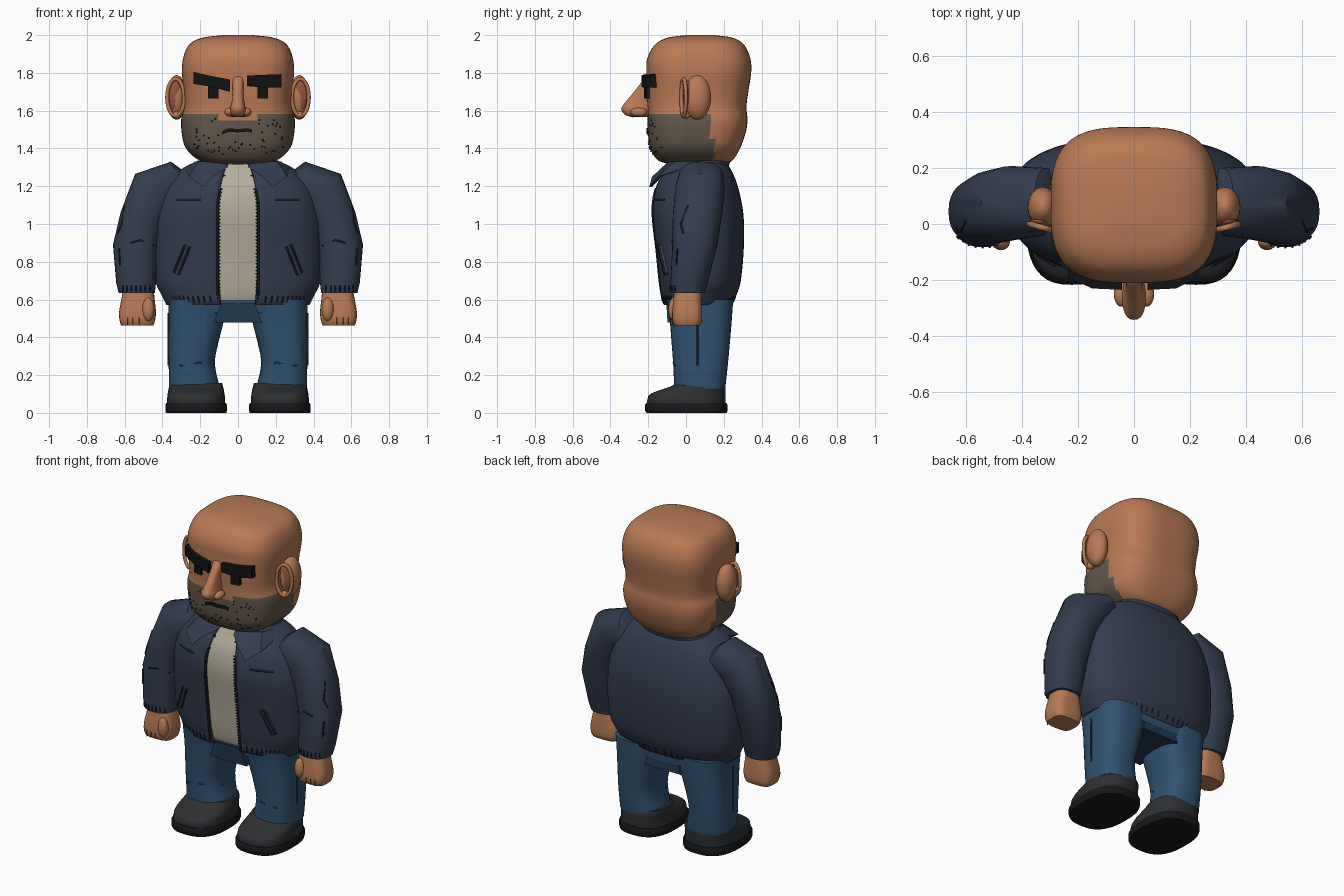
import bpy, bmesh, math, random
from mathutils import Vector
from mathutils.bvhtree import BVHTree

if "Cube" in bpy.data.objects:
    bpy.data.objects.remove(bpy.data.objects["Cube"])
random.seed(4)

def mat(name, r, g, b):
    m = bpy.data.materials.new(name)
    m.diffuse_color = (r, g, b, 1)
    m.use_nodes = True
    m.node_tree.nodes["Principled BSDF"].inputs["Base Color"].default_value = m.diffuse_color
    return m

SKIN, BEARD = mat("skin", .48, .195, .09), mat("beard", .125, .095, .07)
EAR_IN, CREASE = mat("ear_inner", .30, .09, .05), mat("skin_crease", .16, .06, .03)
NAVY, DARK = mat("navy", .034, .045, .078), mat("dark_seam", .010, .013, .022)
JEAN, JDARK = mat("denim", .03, .085, .165), mat("denim_dark", .015, .04, .08)
SHIRT, BLACK = mat("shirt", .46, .42, .33), mat("black", .006, .006, .006)
SHOE, SOLE = mat("shoe", .026, .028, .031), mat("sole", .008, .009, .01)

def mesh(name, verts, faces, m, angle=45):
    bm = bmesh.new()
    vs = [bm.verts.new(v) for v in verts]
    for f in faces:
        bm.faces.new([vs[i] for i in f])
    bmesh.ops.recalc_face_normals(bm, faces=bm.faces)
    me = bpy.data.meshes.new(name)
    bm.to_mesh(me)
    bm.free()
    me.materials.append(m)
    me.shade_smooth()
    me.set_sharp_from_angle(angle=math.radians(angle))
    ob = bpy.data.objects.new(name, me)
    bpy.context.collection.objects.link(ob)
    return ob

def power(v, n):
    return math.copysign(abs(v) ** (2 / n), v)

def loft(name, rings, m, s=1, segs=48, sub=1, angle=45):
    """Rings are (cx, cy, cz, ux, uz, ry, n, half_gap); a gap leaves the front open."""
    rows = []
    for i in range(len(rings) - 1):
        a, b, c, d = (Vector(rings[min(max(i + k, 0), len(rings) - 1)]) for k in (-1, 0, 1, 2))
        for j in range(sub):
            t = j / sub
            rows.append(b + (c - b) * t if sub == 1 else 0.5 * (
                2 * b + (c - a) * t + (2*a - 5*b + 4*c - d) * t*t + (3*b - a - 3*c + d) * t**3))
    rows.append(Vector(rings[-1]))
    is_open = rings[0][7] > 0
    count = segs + is_open
    verts = []
    for cx, cy, cz, ux, uz, ry, n, gap in rows:
        start = -math.acos(min(1, gap / ux) ** (n / 2)) if is_open else 0
        span = math.pi - 2 * start if is_open else 2 * math.pi
        for k in range(count):
            t = start + span * k / segs
            a, b = power(math.cos(t), n), power(math.sin(t), n)
            verts.append((s * (cx + a * ux), cy + b * ry, cz + a * uz))
    faces = [(r * count + k, r * count + (k + 1) % count, (r + 1) * count + (k + 1) % count,
              (r + 1) * count + k) for r in range(len(rows) - 1) for k in range(segs)]
    if not is_open:
        faces += [tuple(range(count)), tuple(range(len(verts) - count, len(verts)))]
    return mesh(name, verts, faces, m, angle)

def level(rows, cx=0.0, n=3.0, gap=0.0):
    """Horizontal rings from (z, half_width, y_front, y_back)."""
    return [(cx, (f + b) / 2, z, w, 0, (b - f) / 2, n, gap) for z, w, f, b in rows]

def bar(name, cols, depth, m, s=1):
    """Thick strip between pairs of points, thickened backwards."""
    verts = []
    for p, q in cols:
        for (x, y, z), d in ((p, 0), (q, 0), (q, depth), (p, depth)):
            verts.append((s * x, y + d, z))
    L = len(cols)
    faces = [(4*i + k, 4*i + (k+1) % 4, 4*i + 4 + (k+1) % 4, 4*i + 4 + k)
             for i in range(L - 1) for k in range(4)]
    return mesh(name, verts, faces + [(0, 1, 2, 3), tuple(range(4*L - 4, 4*L))], m, 25)

def strokes(name, lines, r, m, closed=False):
    cu = bpy.data.curves.new(name, 'CURVE')
    cu.dimensions, cu.bevel_depth, cu.bevel_resolution, cu.use_fill_caps = '3D', r, 1, True
    for pts in lines:
        sp = cu.splines.new('POLY')
        sp.points.add(len(pts) - 1)
        sp.use_cyclic_u = closed
        for q, p in zip(sp.points, pts):
            q.co = (*p, 1)
    cu.materials.append(m)
    bpy.context.collection.objects.link(bpy.data.objects.new(name, cu))

def ball(name, c, r, m):
    rings = [(c[0], c[1], c[2] + r[2] * math.sin(a), r[0] * math.cos(a), 0, r[1] * math.cos(a), 2, 0)
             for a in (math.radians(-85 + 17 * i) for i in range(11))]
    return loft(name, rings, m, segs=24)

def surface(ob):
    tree = BVHTree.FromPolygons([v.co for v in ob.data.vertices], [p.vertices for p in ob.data.polygons])
    def hit(x, z, lift=0.0):
        p = tree.ray_cast(Vector((x, -1, z)), Vector((0, 1, 0)))[0]
        return (x, (p.y if p else 0) - lift, z)
    return hit

# Head with stubble-coloured jaw
head = loft("head", level([
    (1.32, .15, -.10, .22), (1.335, .20, -.145, .245), (1.37, .25, -.175, .27), (1.42, .285, -.195, .295),
    (1.50, .30, -.202, .32), (1.56, .30, -.204, .325), (1.62, .285, -.204, .32), (1.70, .287, -.208, .33),
    (1.80, .297, -.21, .345), (1.87, .292, -.207, .342), (1.93, .272, -.18, .32), (1.965, .24, -.145, .29),
    (1.988, .18, -.09, .24), (2.0, .08, 0, .15)], n=3.1), SKIN, segs=96, sub=5)
head.data.materials.append(BEARD)
for p in head.data.polygons:
    x, y, z = p.center
    if z < 1.58 and y < (.12 if z > 1.45 else .15) and not (abs(x) < .1 and z > 1.55):
        p.material_index = 1
face = surface(head)
dots = []
for i in range(60):
    x, z = random.uniform(-.24, .24), random.uniform(1.37, 1.56)
    if abs(x) > .1 or z < 1.44:
        a = face(x, z, .001)
        dots.append([a, (a[0], a[1] - .003, a[2] - .004)])
strokes("stubble", dots, .004, BLACK)

# Facial features
loft("nose", level([(1.567, .022, -.29, -.19), (1.58, .038, -.325, -.18), (1.61, .042, -.342, -.18),
                    (1.64, .035, -.325, -.18), (1.70, .029, -.275, -.18), (1.765, .027, -.225, -.18),
                    (1.785, .02, -.205, -.18)], n=2.4), SKIN, segs=24, sub=3)
for s, side in ((1, "left"), (-1, "right")):
    ball(side + "_nostril", (s * .045, -.25, 1.592), (.027, .045, .024), SKIN)
    ball(side + "_nostril_hole", (s * .025, -.28, 1.571), (.013, .018, .006), CREASE)
    bar(side + "_eye", [((.103, -.222, 1.665), (.103, -.222, 1.74)),
                        ((.158, -.212, 1.665), (.158, -.212, 1.74))], .04, BLACK, s)
    ball(side + "_ear", (s * .325, .06, 1.67), (.055, .073, .118), SKIN)
    ring = [(s * (.33 + .045 * math.cos(t)), -.012 + .012 * math.cos(t), 1.67 + .098 * math.sin(t))
            for t in (i * math.pi / 14 for i in range(28))]
    strokes(side + "_ear_rim", [ring], .011, SKIN, True)
    ball(side + "_ear_hollow", (s * .333, .01, 1.68), (.036, .022, .08), EAR_IN)
    ball(side + "_ear_lobe", (s * .325, .0, 1.577), (.024, .024, .02), SKIN)
bar("left_brow", [((.048, -.235, 1.73), (.048, -.235, 1.786)), ((.15, -.23, 1.722), (.15, -.23, 1.79)),
                  ((.23, -.19, 1.722), (.23, -.19, 1.793))], .06, BLACK)
bar("right_brow", [((-.042, -.235, 1.70), (-.042, -.235, 1.765)), ((-.15, -.23, 1.728), (-.15, -.23, 1.785)),
                   ((-.235, -.19, 1.742), (-.235, -.19, 1.805))], .06, BLACK)
bar("mouth", [((x, face(x, z)[1] - .008, z - .009), (x, face(x, z)[1] - .008, z + .009))
              for x, z in ((-.085, 1.483), (-.05, 1.497), (.0, 1.494), (.05, 1.498), (.075, 1.493))], .03, BLACK)

# Neck, shirt and open jacket
loft("neck", level([(1.25, .12, -.08, .18), (1.36, .13, -.09, .19)], n=2.3), SKIN)
torso = [(.575, .372, -.115, .235), (.63, .40, -.125, .262), (.70, .43, -.135, .283), (.85, .44, -.15, .298),
         (1.0, .435, -.168, .30), (1.10, .415, -.172, .29), (1.20, .375, -.152, .267),
         (1.27, .315, -.115, .24), (1.31, .25, -.095, .215), (1.335, .18, -.085, .20)]
loft("shirt", level([(z + (.02 if z < .6 else 0) - (.015 if z > 1.32 else 0), w - .03, f + .006, b - .03)
                     for z, w, f, b in torso], n=2.5), SHIRT, sub=3)
widths = [.09, .095, .10, .103, .103, .10, .092, .075, .06, .055]
jacket = loft("jacket", [r[:7] + (w,) for r, w in zip(level(torso, n=2.5), widths)], NAVY, segs=72, sub=4)
mod = jacket.modifiers.new("thickness", 'SOLIDIFY')
mod.thickness, mod.offset = .014, 0
coat = surface(jacket)
loft("collar_stand", level([(1.30, .235, -.08, .225), (1.335, .215, -.07, .235), (1.34, .17, -.05, .2)],
                           n=2.4, gap=.07), NAVY)
hem = level([(.572, .368, -.118, .238), (.585, .38, -.127, .25), (.62, .395, -.133, .263), (.635, .40, -.13, .264)],
            n=2.5, gap=.095)
loft("jacket_hem", hem, NAVY, segs=72)
ribs = []
for i in range(64):
    t = -math.pi / 2 + .3 + (2 * math.pi - .6) * i / 63
    a, b = power(math.cos(t), 2.5), power(math.sin(t), 2.5)
    ribs.append([(a * r[3], r[1] + b * r[5], r[2]) for r in hem[1:3]])
strokes("hem_ribs", ribs, .004, DARK)

# Sleeve sections given as inner (x, z), outer (x, z), centre y, depth
arm = [((.25, 1.19), (.30, 1.29), .08, .08), ((.27, 1.16), (.355, 1.33), .08, .12),
       ((.33, 1.11), (.545, 1.265), .075, .132), ((.39, 1.02), (.622, 1.06), .06, .13),
       ((.425, .86), (.662, .89), .045, .118), ((.435, .68), (.645, .69), .015, .098),
       ((.44, .635), (.632, .635), .01, .09)]
arm_rings = [((i[0] + o[0]) / 2, y, (i[1] + o[1]) / 2, (o[0] - i[0]) / 2, (o[1] - i[1]) / 2, d, 2.3, 0)
             for i, o, y, d in arm]

for s, side in ((1, "left"), (-1, "right")):
    # Jacket details
    bar(side + "_collar", [((.05, -.09, 1.318), (.055, -.125, 1.30)), ((.13, -.10, 1.325), (.13, -.18, 1.25)),
                           ((.17, -.09, 1.33), (.185, -.195, 1.195)), ((.21, -.06, 1.33), (.26, -.15, 1.25)),
                           ((.23, .0, 1.33), (.275, -.03, 1.29))], .014, NAVY, s)
    zs = [.59 + i * .018 for i in range(38)]
    edge = [coat(s * (.107 if z < 1.12 else .107 - (z - 1.12) * .2), z, .008) for z in zs]
    strokes(side + "_zip", [edge], .006, DARK)
    strokes(side + "_zip_teeth", [[(x - s * .013, y, z), (x, y, z + .004)] for x, y, z in edge], .004, DARK)
    strokes(side + "_chest_seam", [[coat(s * x, 1.13, .008) for x in (.195, .26, .325)]], .006, DARK)
    top, low = coat(s * .255, .88, .02), coat(s * .315, .73, .02)
    strokes(side + "_pocket_edge", [[(x + s * d, y, z + d * .4) for x, y, z in (top, low)]
                                    for d in (.0, .025)], .006, DARK)
    bar(side + "_pocket", [(p, (p[0] + s * .025, p[1], p[2] + .01)) for p in (top, low)], .02, NAVY)

    # Arm and hand
    sleeve = loft(side + "_sleeve", arm_rings, NAVY, s, segs=32, angle=50)
    cloth = surface(sleeve)
    strokes(side + "_sleeve_creases", [[cloth(s * x, z, .002) for x, z in c] for c in (
        ((.445, .885), (.515, .915), (.57, .90)), ((.60, 1.10), (.615, 1.0), (.635, .95)),
        ((.63, .87), (.625, .78)))], .005, DARK)
    strokes(side + "_cuff_ribs", [[cloth(s * x, z, .002) for z in (.675, .642)]
                                  for x in (.465, .49, .515, .54, .565, .59, .61)], .004, DARK)
    loft(side + "_hand", [(.527, .01, .66, .08, 0, .07, 2.6, 0), (.53, .008, .59, .09, 0, .076, 3, 0),
                          (.532, .006, .53, .098, 0, .08, 3.4, 0), (.533, .006, .485, .093, 0, .078, 3.6, 0),
                          (.533, .006, .463, .085, 0, .068, 3.6, 0)], SKIN, s, segs=32, sub=2)
    ball(side + "_thumb", (s * .475, -.065, .548), (.032, .028, .062), SKIN)
    strokes(side + "_finger_lines", [[(s * x, -.074, .505), (s * x, -.07, .468)]
                                     for x in (.525, .555, .585)], .003, CREASE)

    # Trouser leg
    leg = loft(side + "_leg", [(.22, .075, .60, .15, 0, .175, 3, 0), (.22, .078, .50, .147, 0, .165, 2.9, 0),
                               (.235, .078, .38, .133, 0, .155, 2.7, 0), (.245, .077, .26, .122, 0, .145, 2.6, 0),
                               (.23, .073, .13, .135, 0, .135, 2.6, 0)], JEAN, s, segs=40, sub=3)
    denim = surface(leg)
    strokes(side + "_knee_creases", [[denim(s * x, z, .002) for x, z in
                                      ((.12 + .005, .25), (.20, .268), (.31, .25))]], .006, JDARK)
    strokes(side + "_leg_seam", [[(s * x, .06, z) for x, z in ((.369, .53), (.37, .40), (.369, .25))]], .005, JDARK)

    # Shoe
    loft(side + "_shoe", level([(.045, .155, -.205, .21), (.09, .152, -.20, .21), (.115, .148, -.155, .21),
                                (.14, .143, -.08, .207), (.157, .138, -.055, .20)], s * .222, 2.6), SHOE, segs=40, sub=2)
    loft(side + "_sole", level([(0, .16, -.21, .215), (.012, .163, -.217, .22), (.042, .163, -.217, .22),
                                (.052, .158, -.21, .215)], s * .222, 2.6), SOLE, segs=40)

# Trouser seat and crotch panel
loft("trouser_seat", level([(.53, .355, -.085, .235), (.57, .365, -.095, .24), (.62, .365, -.10, .245)], n=3), JEAN)
bar("crotch_panel", [((-.128, -.098, .478), (-.09, -.104, .58)), ((.128, -.098, .478), (.09, -.104, .58))],
    .335, JDARK)
